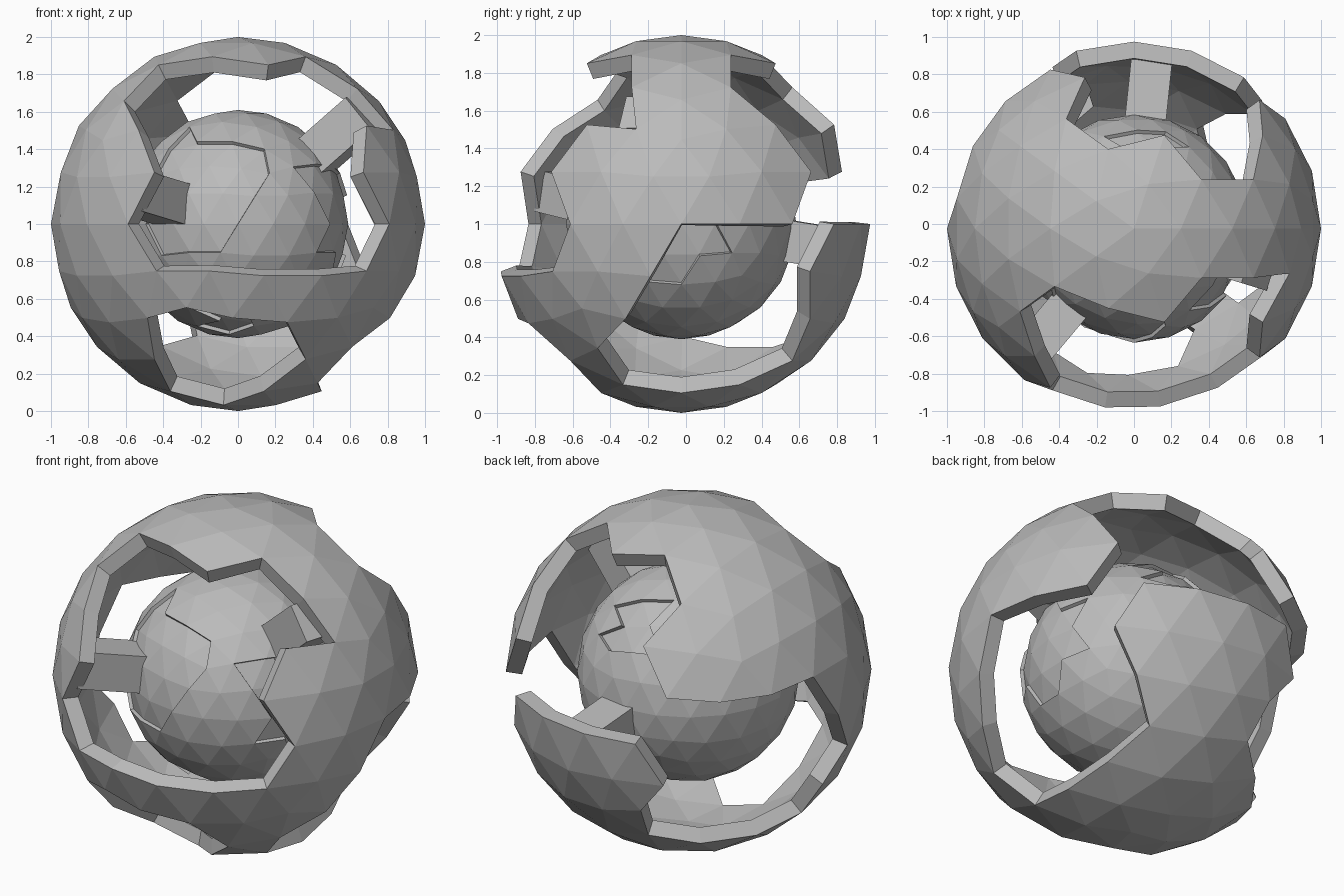
import bpy, bmesh, math
from mathutils import Vector

if "Cube" in bpy.data.objects:
    bpy.data.objects.remove(bpy.data.objects["Cube"])

CENTRE = Vector((0, -0.025, 1))
grey = bpy.data.materials.new("plain grey")
grey.diffuse_color = (0.5, 0.5, 0.5, 1)
grey.use_nodes = True
grey.node_tree.nodes["Principled BSDF"].inputs["Base Color"].default_value = grey.diffuse_color


def direction(lon, lat):
    a, b = math.radians(lon), math.radians(lat)
    return Vector((math.cos(b) * math.cos(a), math.cos(b) * math.sin(a), math.sin(b)))


def in_outline(p, outline):
    """Is the direction p inside a closed (longitude, latitude) outline?"""
    lat = math.degrees(math.asin(p.normalized().z))
    lon0 = math.degrees(math.atan2(p.y, p.x))
    for lon in (lon0, lon0 + 360):
        inside = False
        for (x1, y1), (x2, y2) in zip(outline, outline[1:] + outline[:1]):
            if (y1 > lat) != (y2 > lat) and lon < x1 + (lat - y1) * (x2 - x1) / (y2 - y1):
                inside = not inside
        if inside:
            return True
    return False


def faces_in(bm, outline):
    return [f for f in bm.faces if in_outline(f.calc_center_median(), outline)]


def make_object(name, bm):
    mesh = bpy.data.meshes.new(name)
    bm.to_mesh(mesh)
    bm.free()
    mesh.materials.append(grey)
    ob = bpy.data.objects.new(name, mesh)
    ob.location = CENTRE
    bpy.context.collection.objects.link(ob)
    return ob


def icosphere(radius):
    bm = bmesh.new()
    bmesh.ops.create_icosphere(bm, subdivisions=3, radius=radius)
    return bm


# Outer shell openings: front window, lower front window, wraparound side and back gap
front_window = [
    (-144, 58.3), (-144, 42.5), (-126, 30.4), (-117.7, 16), (-126, 0), (-117.5, -13.4),
    (-98.5, -13.4), (-81.7, -16), (-62.3, -16), (-45.5, -13.4), (-36, 0), (-45.7, 16),
    (-36, 31.7), (-18, 30.4), (-22.4, 46.4), (-36, 63.4), (-72, 58.3), (-108, 63.4)]
lower_window = [
    (-126, -30.4), (-108, -26.6), (-90, -30.4), (-72, -31.7), (-58.4, -46.4),
    (-72, -63.4), (-108, -74.1), (-144, -63.4), (-130.4, -46.4)]
side_gap = [
    (36, 0), (45.7, 16), (36, 31.7), (22.4, 46.4), (36, 63.4), (72, 58.3), (108, 63.4),
    (121.6, 46.4), (108, 31.7), (117.7, 16), (134.5, 13.4), (153.5, 13.4), (170.3, 16),
    (180, 0), (189.5, -13.4), (180, -26.6), (180, -42.5), (157.6, -46.4), (130.4, -46.4),
    (108, -42.5), (108, -26.6), (117.5, -13.4), (108, 0), (54, 0), (45.5, -13.4),
    (54, -30.4), (58.4, -46.4), (36, -58.3), (0, -63.4), (-36, -58.3), (-36, -42.5),
    (-18, -30.4), (-9.7, -16), (0, 0)]

bm = icosphere(1)
for outline in (front_window, lower_window, side_gap):
    bmesh.ops.delete(bm, geom=faces_in(bm, outline), context='FACES')
shell = make_object("outer_shell", bm)
solid = shell.modifiers.new("thickness", 'SOLIDIFY')
solid.thickness = 0.09
solid.offset = -1

# Inner core with shallow sunken panels
panels = [
    [(-144, 58.3), (-122, 46), (-72, 42.5), (-72, 26.6), (-98.5, -13.4), (-136, -13.4)],
    [(-54, 31), (-18, 31), (18, 13), (26, -13.4), (9.7, -16), (0, -31.7), (-18, -30.4),
     (-36, -13)],
    [(60, 27), (108, 27), (108, 60), (60, 60)],
    [(-126, -42), (-80, -42), (-80, -68), (-126, -68)]]
bm = icosphere(0.61)
for outline in panels:
    bmesh.ops.inset_region(bm, faces=faces_in(bm, outline), thickness=0.003,
                           depth=-0.02, use_even_offset=True)
make_object("inner_core", bm)

# Square struts tying the core to the shell
for name, lon, lat in (("front_left_strut", -130, 11), ("back_strut", 84, -9),
                       ("upper_right_strut", -17, 40)):
    bm = bmesh.new()
    bmesh.ops.create_cube(bm, size=1)
    bmesh.ops.scale(bm, vec=(0.22, 0.22, 0.4), verts=bm.verts)
    bmesh.ops.translate(bm, vec=(0, 0, 0.72), verts=bm.verts)
    strut = make_object(name, bm)
    strut.rotation_euler = direction(lon, lat).to_track_quat('Z', 'Y').to_euler()
